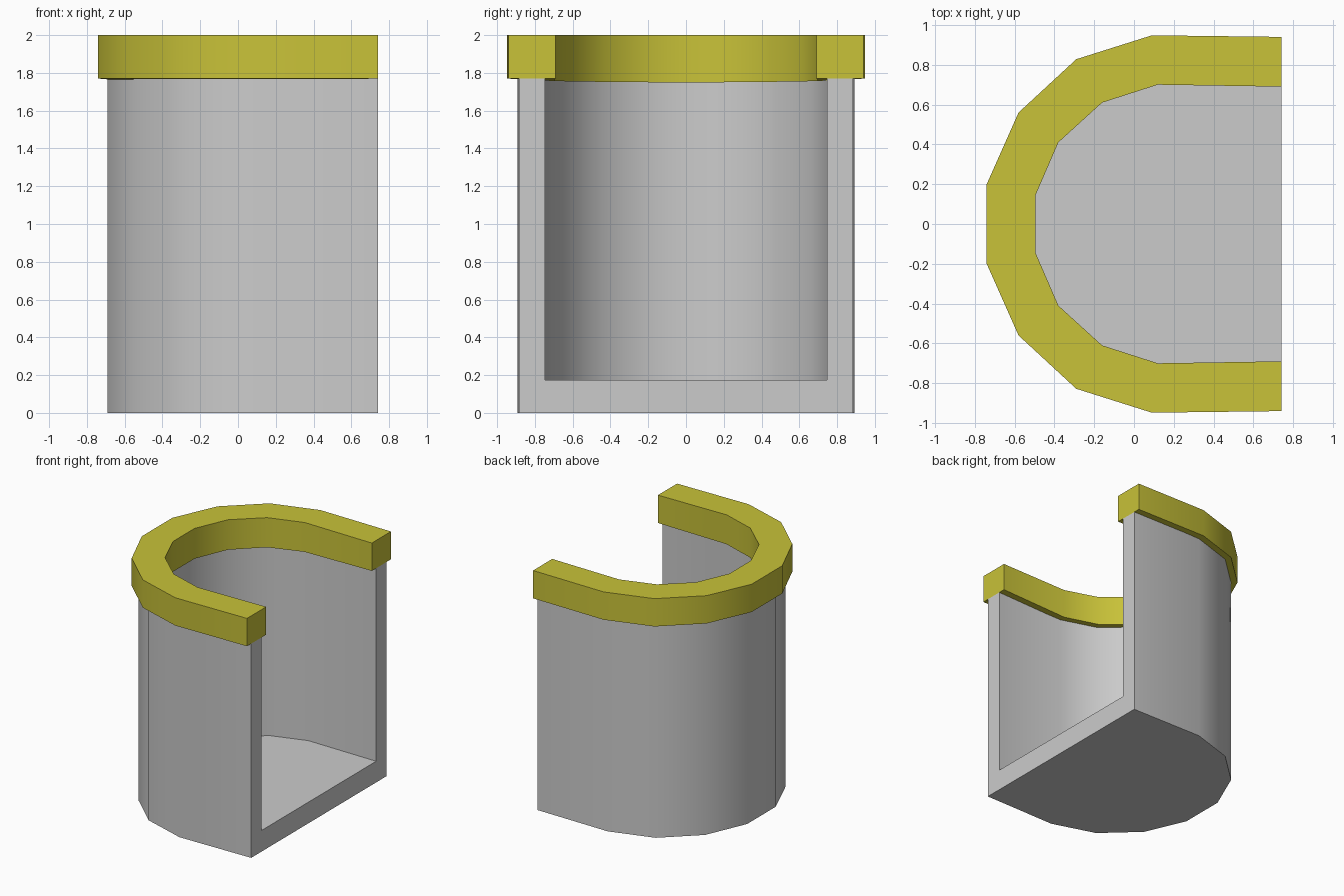
import bpy, bmesh, math

if "Cube" in bpy.data.objects:
    bpy.data.objects.remove(bpy.data.objects["Cube"])


def mirrored(half):
    # half profile listed from the cut side to the back, mirrored across y = 0
    return half + [(x, -y) for x, y in reversed(half)]


rim_outer = mirrored([(0.74, 0.94), (0.09, 0.948), (-0.29, 0.828), (-0.58, 0.56), (-0.74, 0.20)])
rim_inner = mirrored([(0.74, 0.69), (0.12, 0.70), (-0.16, 0.61), (-0.38, 0.41), (-0.496, 0.142)])
wall_outer = mirrored([(0.74, 0.885), (0.09, 0.893), (-0.27, 0.78), (-0.543, 0.527), (-0.69, 0.187)])
wall_inner = mirrored([(0.74, 0.747), (0.115, 0.755), (-0.18, 0.66), (-0.42, 0.443), (-0.55, 0.155)])

RIM_Z, TOP_Z, FLOOR_Z = 1.77, 2.0, 0.175


def ring(bm, pts, zs):
    return [bm.verts.new((x, y, z)) for (x, y), z in zip(pts, zs)]


def strip(bm, a, b):
    # quads between two open rows of vertices
    for i in range(len(a) - 1):
        bm.faces.new((a[i], a[i + 1], b[i + 1], b[i]))


def finish(bm, name, color=None):
    bmesh.ops.recalc_face_normals(bm, faces=bm.faces)
    mesh = bpy.data.meshes.new(name)
    bm.to_mesh(mesh)
    bm.free()
    obj = bpy.data.objects.new(name, mesh)
    bpy.context.collection.objects.link(obj)
    if color:
        mat = bpy.data.materials.new(name + "_paint")
        mat.diffuse_color = color
        mat.use_nodes = True
        mat.node_tree.nodes["Principled BSDF"].inputs["Base Color"].default_value = mat.diffuse_color
        mesh.materials.append(mat)
    bpy.ops.object.select_all(action='DESELECT')
    obj.select_set(True)
    bpy.context.view_layer.objects.active = obj
    bpy.ops.object.shade_smooth_by_angle(angle=math.radians(32))


n = len(rim_outer)

# Grey open-fronted shell: curved wall with a thick floor
bm = bmesh.new()
ob = ring(bm, wall_outer, [0] * n)
ot = ring(bm, wall_outer, [RIM_Z] * n)
ib = ring(bm, wall_inner, [FLOOR_Z] * n)
it = ring(bm, wall_inner, [RIM_Z] * n)
strip(bm, ob, ot)
strip(bm, ot, it)
strip(bm, it, ib)
bm.faces.new(ob)
bm.faces.new(ib)
# U-shaped cut face on the open side
bm.faces.new((ob[0], ot[0], it[0], ib[0], ib[-1], it[-1], ot[-1], ob[-1]))
finish(bm, "shell")

# Yellow rim, its inner lower edge dipping slightly towards the back
bm = bmesh.new()
dip = [RIM_Z, 1.757, 1.755, 1.752, 1.75]
ob = ring(bm, rim_outer, [RIM_Z] * n)
ot = ring(bm, rim_outer, [TOP_Z] * n)
ib = ring(bm, rim_inner, dip + dip[::-1])
it = ring(bm, rim_inner, [TOP_Z] * n)
for a, b in ((ob, ot), (ot, it), (it, ib), (ib, ob)):
    strip(bm, a, b)
for k in (0, -1):
    bm.faces.new((ob[k], ot[k], it[k], ib[k]))
finish(bm, "rim", (0.58, 0.54, 0.04, 1))
